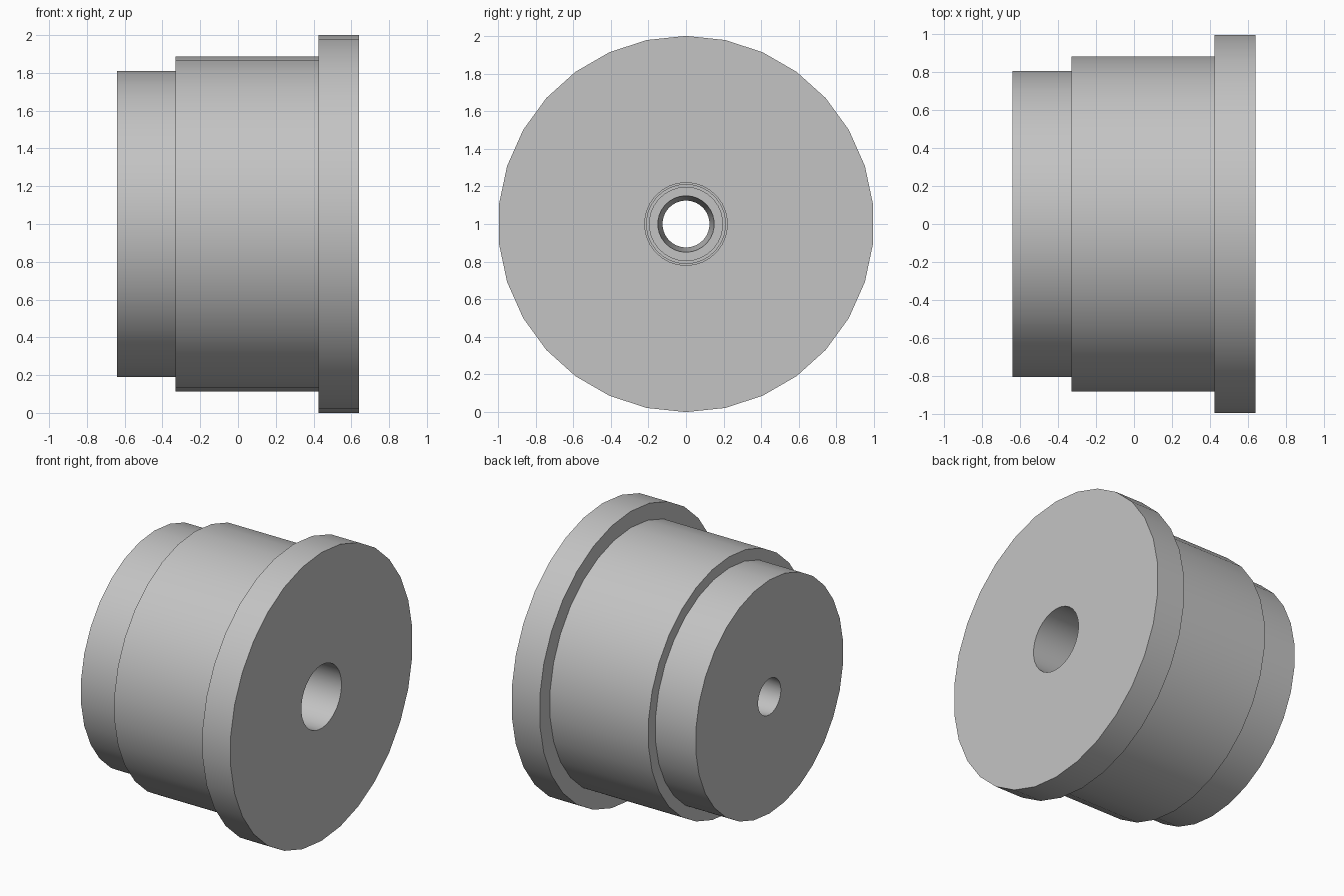
import bpy, bmesh, math

cube = bpy.data.objects.get("Cube")
if cube:
    bpy.data.objects.remove(cube, do_unlink=True)

SIDES = 30

grey = bpy.data.materials.new("plain grey")
grey.use_nodes = True
colour = (0.55, 0.55, 0.55, 1)
grey.diffuse_color = colour
grey.node_tree.nodes["Principled BSDF"].inputs["Base Color"].default_value = colour

# Outer profile (x, radius): neck, body, flange
outer = [(-0.64, 0.81), (-0.33, 0.81), (-0.33, 0.887), (0.425, 0.887),
         (0.425, 1.0), (0.64, 1.0)]
# Stepped bore, ending in a slight taper through the neck
bore = [(0.64, 0.22), (0.1, 0.22), (0.1, 0.21), (-0.1, 0.21), (-0.1, 0.195),
        (-0.33, 0.195), (-0.33, 0.15), (-0.64, 0.125)]


def lathe(name, profile):
    """Turn a closed profile around the x axis, with a corner at the top."""
    bm = bmesh.new()
    rings = []
    for x, r in profile:
        angles = [math.tau * i / SIDES for i in range(SIDES)]
        rings.append([bm.verts.new((x, r * math.sin(a), r * math.cos(a)))
                      for a in angles])
    for k, ring in enumerate(rings):
        after = rings[(k + 1) % len(rings)]
        for i in range(SIDES):
            j = (i + 1) % SIDES
            bm.faces.new((ring[i], ring[j], after[j], after[i]))
    bmesh.ops.recalc_face_normals(bm, faces=bm.faces)
    mesh = bpy.data.meshes.new(name)
    bm.to_mesh(mesh)
    bm.free()
    mesh.materials.append(grey)
    obj = bpy.data.objects.new(name, mesh)
    bpy.context.collection.objects.link(obj)
    return obj


# Flanged bushing standing on its rim
bushing = lathe("flanged_bushing", outer + bore)
bushing.location.z = 1.0
bpy.ops.object.select_all(action="DESELECT")
bushing.select_set(True)
bpy.context.view_layer.objects.active = bushing
bpy.ops.object.shade_smooth_by_angle(angle=math.radians(30))
